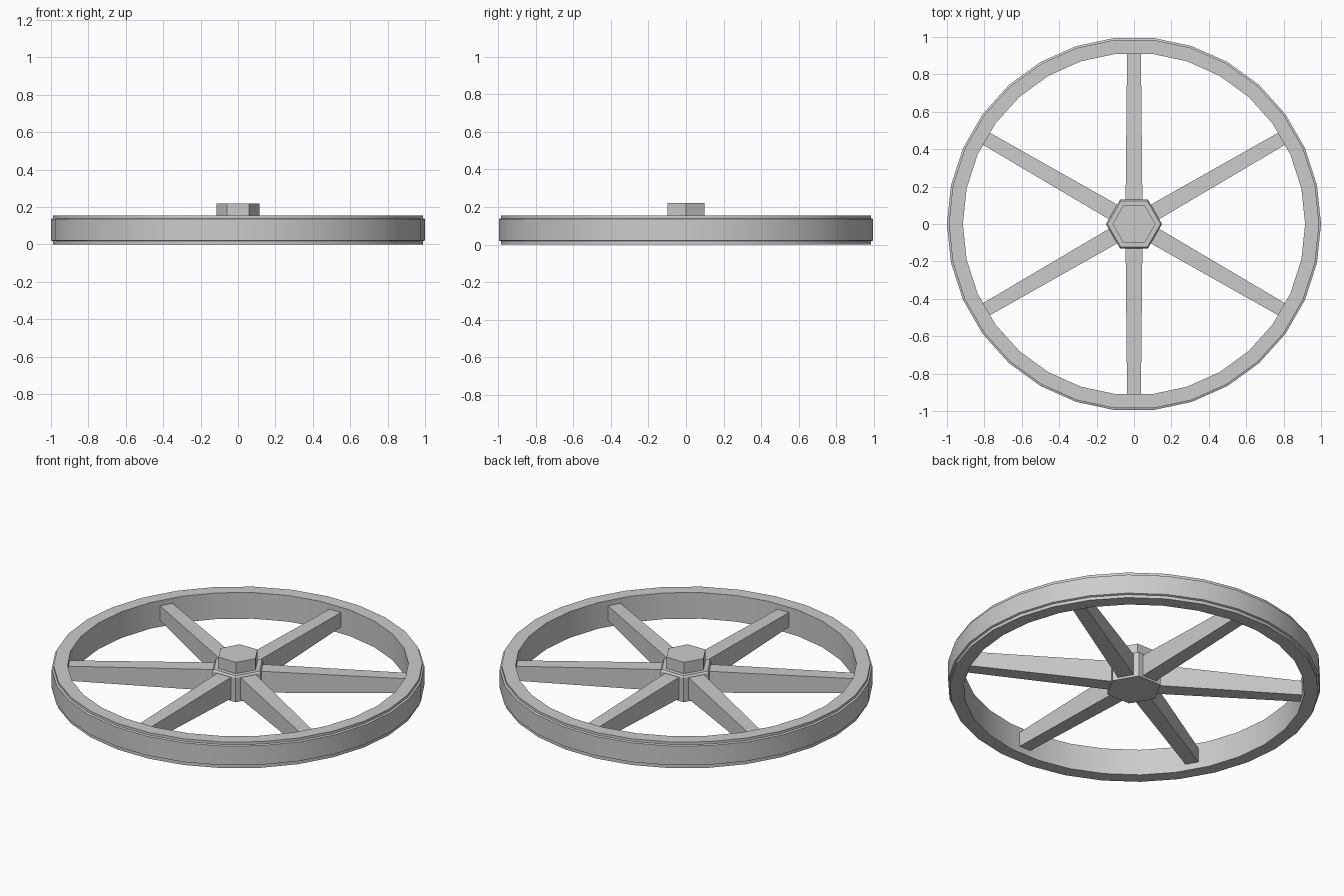
import bpy, bmesh
from math import sin, cos, pi, radians

if "Cube" in bpy.data.objects:
    bpy.data.objects.remove(bpy.data.objects["Cube"])


def make_object(name, verts, faces):
    mesh = bpy.data.meshes.new(name)
    bm = bmesh.new()
    bv = [bm.verts.new(v) for v in verts]
    for f in faces:
        bm.faces.new([bv[i] for i in f])
    bmesh.ops.recalc_face_normals(bm, faces=bm.faces)
    bm.to_mesh(mesh)
    bm.free()
    ob = bpy.data.objects.new(name, mesh)
    bpy.context.collection.objects.link(ob)
    return ob


def lathe(name, profile, sides, closed):
    """Sweep (radius, z) points round z; closed loops a ring, otherwise both ends are capped."""
    n = len(profile)
    verts = [(r * cos(2 * pi * s / sides), r * sin(2 * pi * s / sides), z)
             for s in range(sides) for r, z in profile]
    faces = []
    for s in range(sides):
        a, b = s * n, (s + 1) % sides * n
        for i in range(n if closed else n - 1):
            j = (i + 1) % n
            faces.append((a + i, b + i, b + j, a + j))
    if not closed:
        faces.append([s * n for s in range(sides)])
        faces.append([s * n + n - 1 for s in range(sides)])
    return make_object(name, verts, faces)


# Rim with a slightly raised outer band
rim = lathe("rim", [(0.915, 0), (0.99, 0), (0.99, 0.018), (1.0, 0.022),
                    (1.0, 0.136), (0.99, 0.14), (0.99, 0.155), (0.915, 0.155)], 30, True)
bpy.context.view_layer.objects.active = rim
rim.select_set(True)
bpy.ops.object.shade_smooth_by_angle(angle=radians(20))

# Hexagonal hub with a narrower cap on top
lathe("hub", [(0.15, 0), (0.15, 0.143), (0.142, 0.153),
              (0.115, 0.153), (0.115, 0.22)], 6, False)

# Six spokes tapering from hub to rim
for k in range(6):
    verts = []
    for r, w, z0, z1 in ((0.12, 0.045, 0.013, 0.14), (0.914, 0.037, 0.038, 0.124)):
        verts += [(r, -w, z0), (r, w, z0), (r, w, z1), (r, -w, z1)]
    faces = [(0, 1, 2, 3), (4, 5, 6, 7)]
    faces += [(i, (i + 1) % 4, (i + 1) % 4 + 4, i + 4) for i in range(4)]
    spoke = make_object(f"spoke_{k + 1}", verts, faces)
    spoke.rotation_euler.z = radians(30 + 60 * k)
